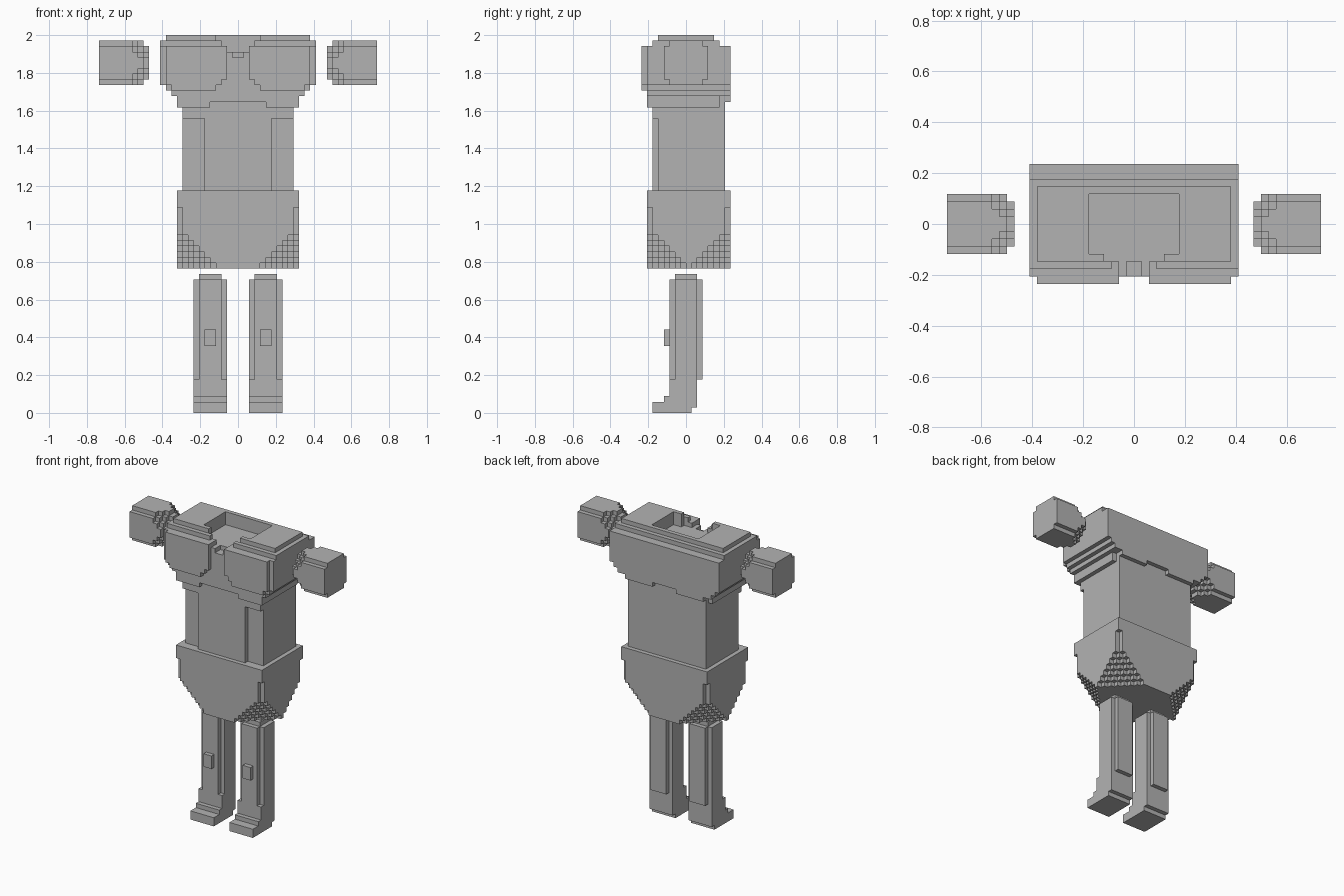
import bpy, bmesh, math

if "Cube" in bpy.data.objects:
    bpy.data.objects.remove(bpy.data.objects["Cube"])

U = 2 / 68                     # edge of one block

grey = bpy.data.materials.new("plain_grey")
grey.diffuse_color = (0.45, 0.45, 0.45, 1)
grey.use_nodes = True
grey.node_tree.nodes["Principled BSDF"].inputs["Base Color"].default_value = grey.diffuse_color


def cells(x0, x1, y0, y1, z0, z1):
    """All block cells inside a box."""
    return {(x, y, z) for x in range(x0, x1) for y in range(y0, y1) for z in range(z0, z1)}


def wide(w, y0, y1, z0, z1):
    """A box centred on x."""
    return cells(-w, w, y0, y1, z0, z1)


def both(*box):
    """A box and its mirror image."""
    c = cells(*box)
    return c | mirror(c)


def mirror(c):
    return {(-x - 1, y, z) for x, y, z in c}


SIDES = []
for axis in range(3):
    for sign in (0, 1):
        d = [0, 0, 0]
        d[axis] = 1 if sign else -1
        a, b = (axis + 1) % 3, (axis + 2) % 3
        ring = []
        for p, q in ((0, 0), (1, 0), (1, 1), (0, 1)):
            v = [0, 0, 0]
            v[axis], v[a], v[b] = sign, p, q
            ring.append(tuple(v))
        SIDES.append((d, ring if sign else ring[::-1]))


def skin(name, part, neighbours):
    """Outer surface of a set of cells, with flat areas merged."""
    bm = bmesh.new()
    verts = {}
    for c in sorted(part):
        for d, ring in SIDES:
            n = tuple(i + j for i, j in zip(c, d))
            if n in part or n in neighbours:
                continue
            face = []
            for r in ring:
                k = tuple(i + j for i, j in zip(c, r))
                if k not in verts:
                    verts[k] = bm.verts.new([i * U for i in k])
                face.append(verts[k])
            bm.faces.new(face)
    bmesh.ops.dissolve_limit(bm, angle_limit=math.radians(1), verts=bm.verts, edges=bm.edges)
    me = bpy.data.meshes.new(name)
    bm.to_mesh(me)
    bm.free()
    me.materials.append(grey)
    bpy.context.collection.objects.link(bpy.data.objects.new(name, me))


# leg: shaft with narrow front and back panels, knee pad, stepped foot, top peg
leg = cells(2, 8, -2, 2, 0, 24) | cells(3, 7, -3, 3, 6, 24) | cells(2, 8, -3, 2, 0, 6)
leg |= cells(2, 8, -4, 2, 0, 3) | cells(2, 8, -6, 2, 0, 2)
leg |= cells(4, 6, -4, -3, 12, 15) | cells(3, 7, -2, 2, 24, 25)
leg -= cells(2, 8, 1, 2, 0, 1)

# pelvis: block whose four upright corners are cut in a widening staircase
pelvis = set()
for x, y, z in wide(11, -7, 8, 26, 40):
    cut = 0 if z >= 37 else max(1, 33 - z)
    dx, dy = min(x + 11, 10 - x), min(y + 7, 7 - y)
    if dx + dy >= cut:
        pelvis.add((x, y, z))

# waist: raised middle panel between lower side strips
waist = wide(10, -5, 7, 40, 57) | wide(6, -6, -5, 40, 57) | wide(10, -6, -5, 53, 57)

# chest: stepped underside, stepped top, lower back edge
chest = wide(14, -7, 8, 59, 66) | wide(13, -7, 8, 58, 59) | wide(12, -7, 8, 57, 58)
chest |= wide(11, -7, 6, 55, 57) | wide(10, 6, 8, 56, 57)
chest |= wide(14, -6, 6, 66, 67) | wide(13, -5, 5, 67, 68)
chest -= wide(5, -7, -6, 55, 56) | wide(3, 7, 8, 56, 57)
# chest plates with stepped lower corners
chest |= both(2, 13, -8, -7, 60, 66) | both(3, 13, -8, -7, 59, 60) | both(4, 12, -8, -7, 58, 59)
# neck hollow and the stepped notch at its front
chest -= wide(6, -4, 4, 65, 68) | wide(4, -5, -4, 65, 68)
chest -= wide(2, -7, -5, 65, 68) | wide(1, -7, -5, 64, 65) | wide(3, -7, -5, 66, 68)
chest -= waist

# arm: block with trimmed long edges, tapering in steps towards the shoulder
arm = set()
for x, y, z in cells(16, 25, -4, 4, 59, 67):
    cut = max(1, 20 - x)
    if min(y + 4, 3 - y) + min(z - 59, 66 - z) >= cut:
        arm.add((x, y, z))

parts = {"left_leg": leg, "right_leg": mirror(leg), "pelvis": pelvis, "waist": waist,
         "chest": chest, "left_arm": arm, "right_arm": mirror(arm)}
everything = set().union(*parts.values())
for name, part in parts.items():
    skin(name, part, everything)
